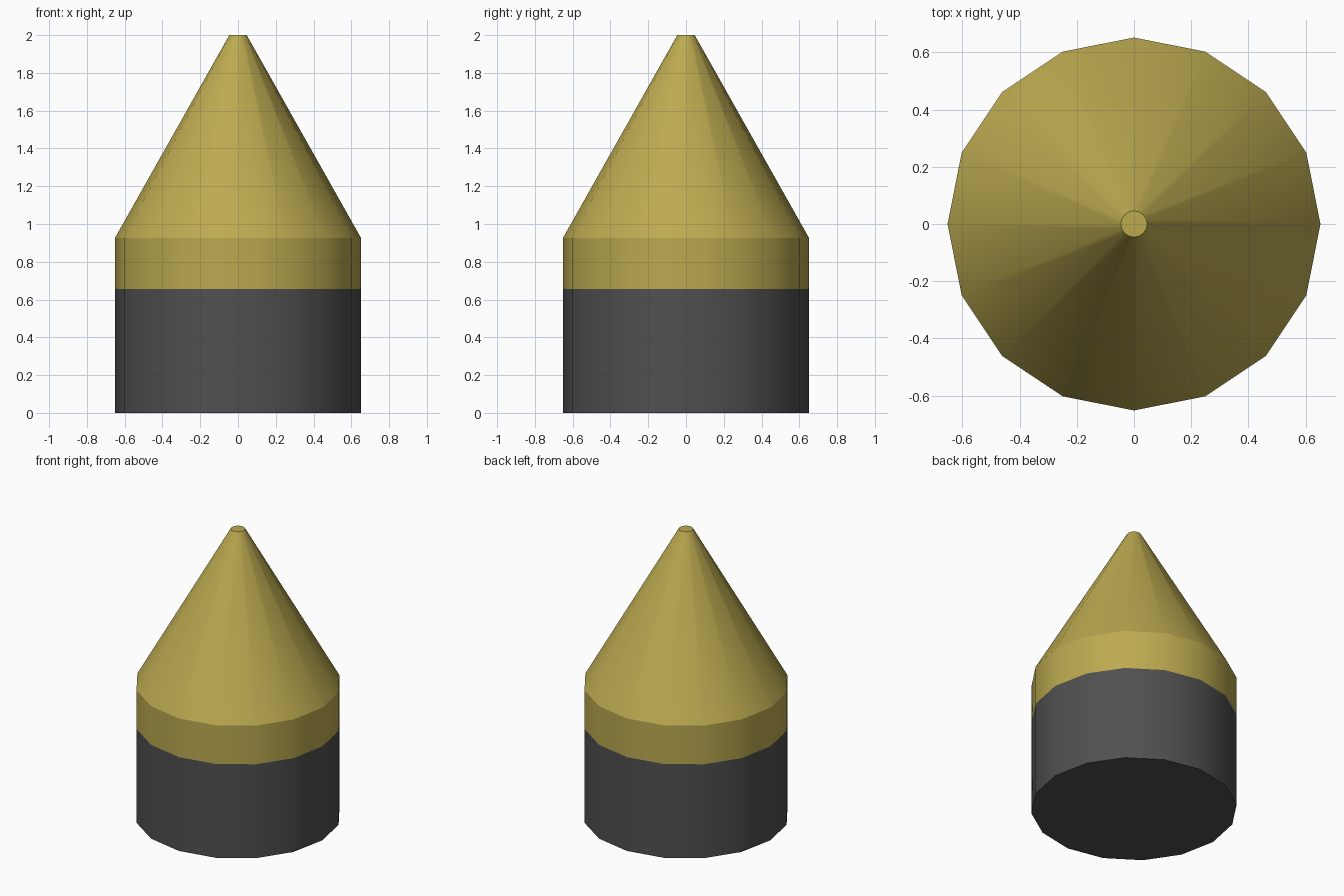
import bpy, bmesh, math

if "Cube" in bpy.data.objects:
    bpy.data.objects.remove(bpy.data.objects["Cube"])

SIDES = 16


def material(name, rgb):
    m = bpy.data.materials.new(name)
    m.diffuse_color = (*rgb, 1)
    m.use_nodes = True
    m.node_tree.nodes["Principled BSDF"].inputs["Base Color"].default_value = m.diffuse_color
    return m


def lathe(name, profile, mat, cap_bottom=False, cap_top=False):
    """Stack rings of (radius, z) into a turned part."""
    bm = bmesh.new()
    rings = [[bm.verts.new((r * math.cos(2 * math.pi * i / SIDES),
                            r * math.sin(2 * math.pi * i / SIDES), z))
              for i in range(SIDES)] for r, z in profile]
    for a, b in zip(rings, rings[1:]):
        for i in range(SIDES):
            j = (i + 1) % SIDES
            bm.faces.new((a[i], a[j], b[j], b[i]))
    if cap_bottom:
        bm.faces.new(rings[0][::-1])
    if cap_top:
        bm.faces.new(rings[-1])
    mesh = bpy.data.meshes.new(name)
    bm.to_mesh(mesh)
    bm.free()
    ob = bpy.data.objects.new(name, mesh)
    bpy.context.collection.objects.link(ob)
    mesh.materials.append(mat)
    # Smooth around the sides, sharp at the shoulder and caps
    bpy.ops.object.select_all(action='DESELECT')
    ob.select_set(True)
    bpy.context.view_layer.objects.active = ob
    bpy.ops.object.shade_smooth_by_angle(angle=math.radians(25))
    return ob


dark = material("dark_grey", (0.08, 0.08, 0.08))
brass = material("brass", (0.5, 0.4, 0.08))

# Dark cylindrical base
lathe("base", [(0.652, 0), (0.652, 0.655)], dark, cap_bottom=True)
# Brass collar and blunt cone, meeting the base at the colour seam
lathe("cone_tip", [(0.652, 0.655), (0.652, 0.925), (0.046, 2.0)], brass, cap_top=True)
